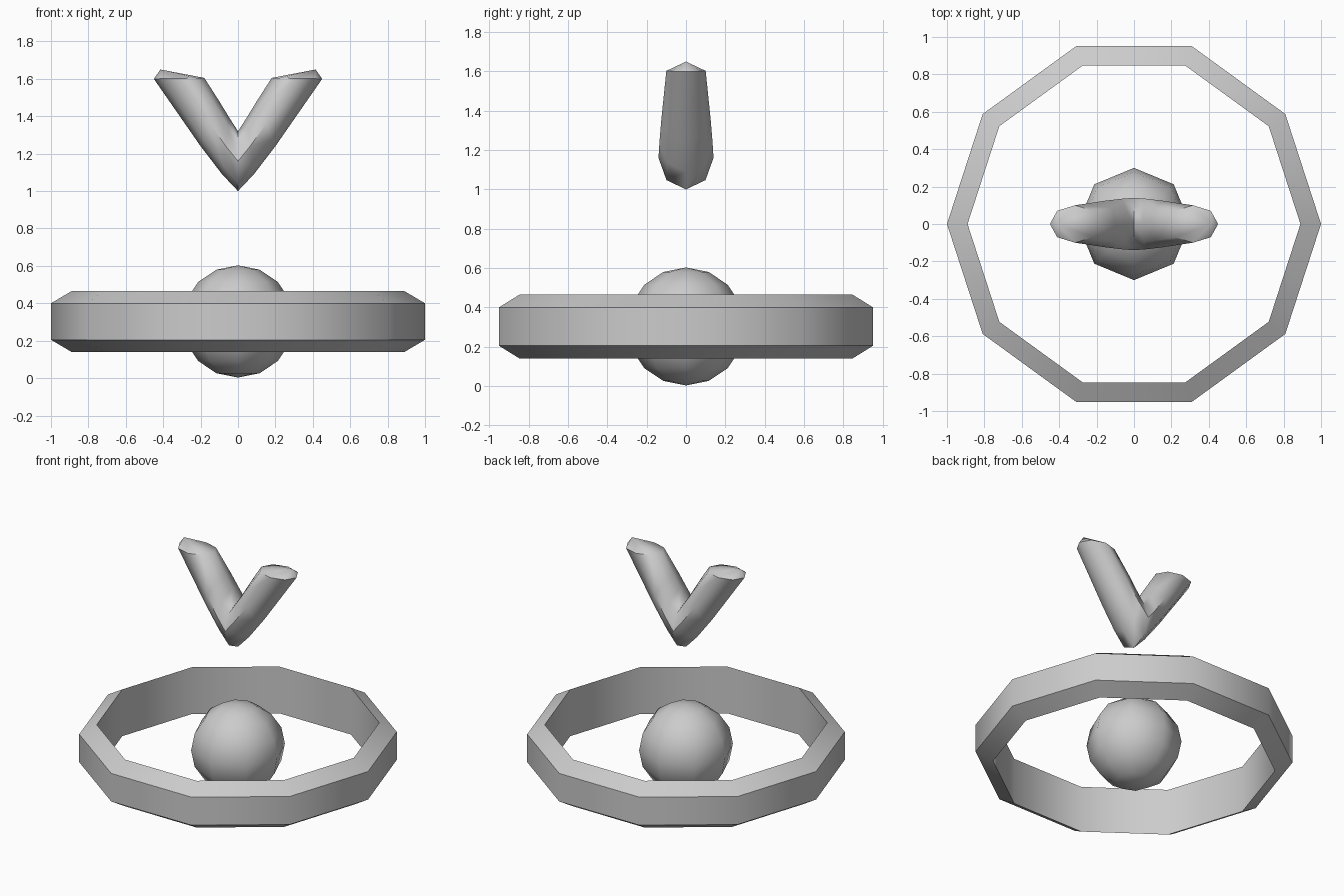
import bpy, bmesh, math

if "Cube" in bpy.data.objects:
    bpy.data.objects.remove(bpy.data.objects["Cube"])


def finish(name, bm, angle):
    bmesh.ops.recalc_face_normals(bm, faces=bm.faces)
    mesh = bpy.data.meshes.new(name)
    bm.to_mesh(mesh)
    bm.free()
    ob = bpy.data.objects.new(name, mesh)
    bpy.context.collection.objects.link(ob)
    bpy.ops.object.select_all(action='DESELECT')
    ob.select_set(True)
    bpy.context.view_layer.objects.active = ob
    bpy.ops.object.shade_smooth_by_angle(angle=math.radians(angle))
    return ob


def bridge(bm, a, b):
    n = len(a)
    for i in range(n):
        j = (i + 1) % n
        bm.faces.new((a[i], a[j], b[j], b[i]))


# Ten-sided band with chamfered outer edges
bm = bmesh.new()
profile = [(0.89, 0.14), (1.0, 0.205), (1.0, 0.4), (0.89, 0.465)]
rings = []
for k in range(10):
    a = k * math.tau / 10
    rings.append([bm.verts.new((r * math.cos(a), r * math.sin(a), z)) for r, z in profile])
for k in range(10):
    bridge(bm, rings[k], rings[(k + 1) % 10])
finish("outer_ring", bm, 40)

# Low-poly ball in the middle
bm = bmesh.new()
bmesh.ops.create_uvsphere(bm, u_segments=8, v_segments=8, radius=0.3)
bmesh.ops.translate(bm, verts=bm.verts, vec=(0, 0, 0.303))
finish("center_ball", bm, 60)

# V-shaped pointer: octagonal sections (outer x, z, inner x, z, half depth)
right = [(0.085, 1.09, 0.045, 1.39, 0.135),
         (0.20, 1.24, 0.10, 1.48, 0.125),
         (0.45, 1.60, 0.18, 1.605, 0.10)]
middle = (0, 1.0, 0, 1.32, 0.14)
left = [(-a, b, -c, d, e) for a, b, c, d, e in reversed(right)]
bm = bmesh.new()
rings = []
for ox, oz, ix, iz, h in left + [middle] + right:
    ring = []
    for k in range(8):
        a = k * math.tau / 8
        t = (1 - math.cos(a)) / 2
        ring.append(bm.verts.new((ox + (ix - ox) * t, h * math.sin(a), oz + (iz - oz) * t)))
    rings.append(ring)
for a, b in zip(rings, rings[1:]):
    bridge(bm, a, b)
# pointed end caps
for ring, s in ((rings[0], -1), (rings[-1], 1)):
    tip = bm.verts.new((s * 0.415, 0, 1.65))
    for i in range(8):
        bm.faces.new((ring[i], ring[(i + 1) % 8], tip))
finish("v_pointer", bm, 50)
